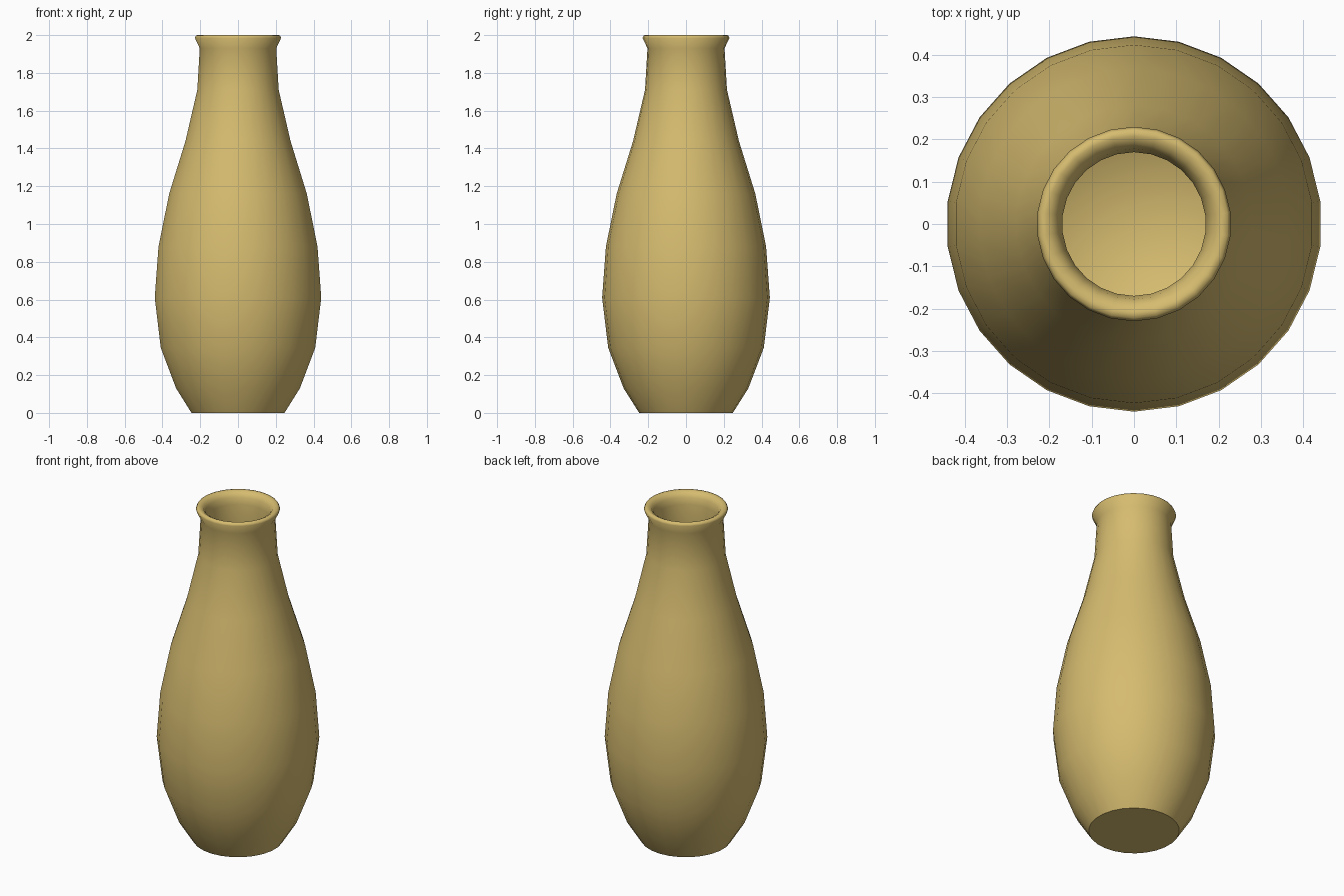
import bpy, bmesh, math

if "Cube" in bpy.data.objects:
    bpy.data.objects.remove(bpy.data.objects["Cube"])

SIDES = 26

# Profile (radius, height): outer wall upward, over the rim, down the inner wall
outer = [(0.248, 0.0), (0.33, 0.13), (0.412, 0.345), (0.444, 0.61), (0.424, 0.88),
         (0.367, 1.16), (0.28, 1.44), (0.217, 1.71), (0.204, 1.93)]
rim = [(0.23, 1.985), (0.223, 1.999), (0.208, 2.0), (0.19, 1.99), (0.178, 1.97), (0.17, 1.93)]
inner = [(0.184, 1.71), (0.246, 1.44), (0.333, 1.16), (0.39, 0.88), (0.41, 0.61),
         (0.38, 0.345), (0.305, 0.15), (0.225, 0.04)]

bm = bmesh.new()
rings = []
for r, z in outer + rim + inner:
    ring = []
    for i in range(SIDES):
        a = math.pi / 2 + 2 * math.pi * i / SIDES
        ring.append(bm.verts.new((r * math.cos(a), r * math.sin(a), z)))
    rings.append(ring)

# Walls
for lo, hi in zip(rings, rings[1:]):
    for i in range(SIDES):
        j = (i + 1) % SIDES
        bm.faces.new((lo[i], lo[j], hi[j], hi[i])).smooth = True

# Inside floor, blended smoothly into the wall
centre = bm.verts.new((0, 0, 0.03))
for i in range(SIDES):
    bm.faces.new((rings[-1][i], rings[-1][(i + 1) % SIDES], centre)).smooth = True

# Flat underside with a sharp edge
base = bm.faces.new(rings[0][::-1])
base.smooth = False
for e in base.edges:
    e.smooth = False

bmesh.ops.recalc_face_normals(bm, faces=bm.faces)
mesh = bpy.data.meshes.new("vase")
bm.to_mesh(mesh)
bm.free()

mat = bpy.data.materials.new("tan clay")
mat.diffuse_color = (0.67, 0.50, 0.16, 1)
mat.use_nodes = True
mat.node_tree.nodes["Principled BSDF"].inputs["Base Color"].default_value = mat.diffuse_color
mesh.materials.append(mat)
vase = bpy.data.objects.new("vase", mesh)
bpy.context.collection.objects.link(vase)
